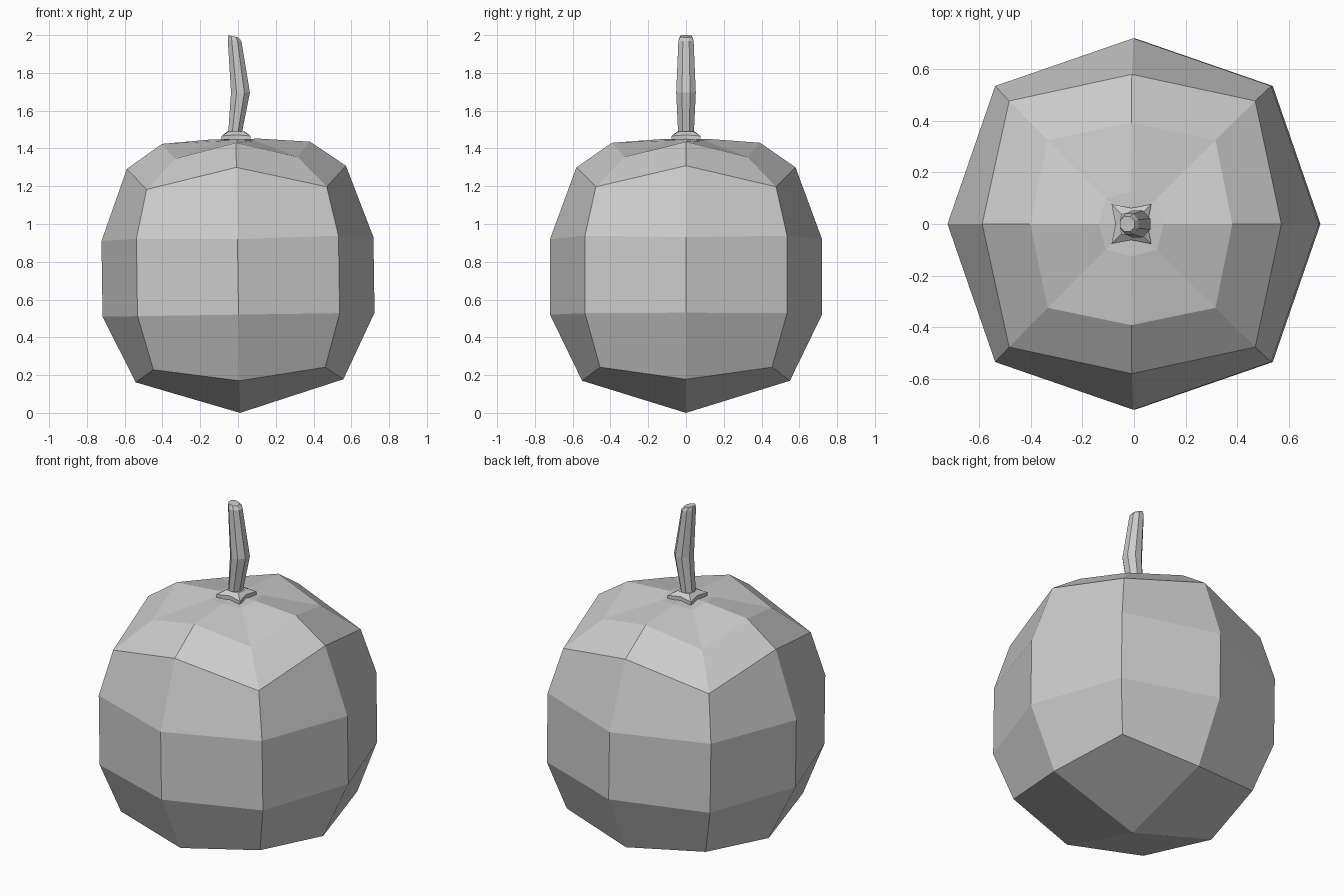
import bpy
from math import cos, sin, pi, radians
from mathutils import Matrix

if "Cube" in bpy.data.objects:
    bpy.data.objects.remove(bpy.data.objects["Cube"])


def loft(name, rings, top=None, bottom=None):
    """Skin a stack of 8-point rings; ends close to a point or a flat cap."""
    verts = [p for r in rings for p in r]
    faces = []
    for k in range(len(rings) - 1):
        for i in range(8):
            j = (i + 1) % 8
            faces.append((k * 8 + i, k * 8 + j, k * 8 + 8 + j, k * 8 + 8 + i))
    last = (len(rings) - 1) * 8
    if bottom:
        c = len(verts)
        verts.append(bottom)
        # four quads meeting at the lowest point
        for i in range(0, 8, 2):
            faces.append((c, (i + 2) % 8, i + 1, i))
    else:
        faces.append(tuple(reversed(range(8))))
    if top:
        c = len(verts)
        verts.append(top)
        for i in range(8):
            faces.append((last + i, last + (i + 1) % 8, c))
    else:
        faces.append(tuple(range(last, last + 8)))
    mesh = bpy.data.meshes.new(name)
    mesh.from_pydata(verts, [], faces)
    ob = bpy.data.objects.new(name, mesh)
    bpy.context.collection.objects.link(ob)
    return ob


def ring(axis_r, axis_z, corner, corner_z, cx=0.0):
    """Ring alternating between points on the axes and diagonal points."""
    pts = []
    for i in range(8):
        a = i * pi / 4
        r, z = (axis_r, axis_z) if i % 2 == 0 else (corner * 2 ** 0.5, corner_z)
        pts.append((cx + r * cos(a), r * sin(a), z))
    return pts


# Fruit body, leaning very slightly
body = loft("fruit_body", [
    ring(0.55, 0.17, 0.455, 0.235),
    ring(0.72, 0.52, 0.535, 0.52),
    ring(0.72, 0.92, 0.535, 0.93),
    ring(0.58, 1.30, 0.477, 1.19),
    ring(0.392, 1.43, 0.325, 1.35),
    ring(0.125, 1.45, 0.10, 1.44),
], top=(0, 0, 1.45), bottom=(0, 0, 0.0))
pivot = Matrix.Translation((0, 0, 0.72))
body.data.transform(pivot @ Matrix.Rotation(radians(-0.85), 4, 'Y') @ pivot.inverted())

# Four-pointed collar at the foot of the stem
loft("stem_collar", [
    ring(0.062, 1.445, 0.077, 1.448, -0.01),
    ring(0.062, 1.472, 0.077, 1.466, -0.01),
    ring(0.045, 1.49, 0.038, 1.49, -0.01),
])


# Bent stem with a bevelled tip: x, z, x radius, y radius, slope
def stem_ring(x, z, rx, ry, slope):
    pts = []
    for i in range(8):
        a = (i + 0.5) * pi / 4
        dx = rx * cos(a) / cos(pi / 8)
        pts.append((x + dx, ry * sin(a) / cos(pi / 8), z + slope * dx))
    return pts


loft("stem", [stem_ring(*s) for s in [
    (-0.02, 1.45, 0.034, 0.040, 0.0),
    (0.013, 1.695, 0.050, 0.052, 0.0),
    (-0.018, 1.972, 0.036, 0.040, -0.1),
    (-0.026, 1.994, 0.028, 0.030, -0.2),
]])
